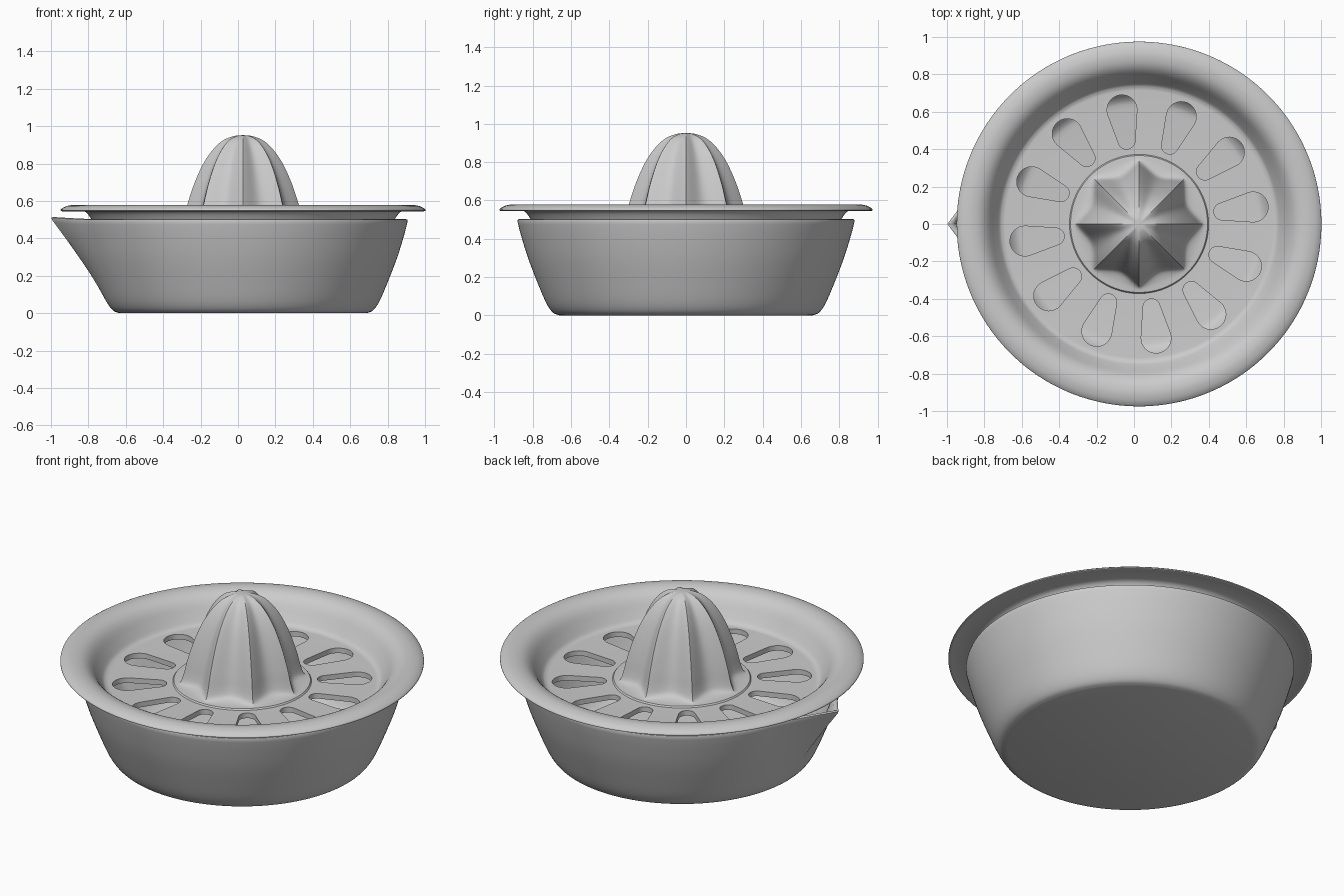
import bpy, bmesh
from math import sin, cos, pi, acos, radians
from mathutils import Vector

if "Cube" in bpy.data.objects:
    bpy.data.objects.remove(bpy.data.objects["Cube"])

CX = 0.027      # axis of the round parts
SEG = 192


def smooth(pts, n=4):
    """Catmull-Rom curve through (r, z, flute) points."""
    p = [Vector(q if len(q) == 3 else (*q, 0)) for q in pts]
    p = [2 * p[0] - p[1]] + p + [2 * p[-1] - p[-2]]
    out = []
    for a, b, c, d in zip(p, p[1:], p[2:], p[3:]):
        for k in range(n):
            t = k / n
            out.append(0.5 * (2 * b + (c - a) * t + (2 * a - 5 * b + 4 * c - d) * t * t
                              + (3 * b - a - 3 * c + d) * t ** 3))
    return out + [p[-2]]


def lathe(name, profile, shape):
    """Spin a profile that starts and ends on the axis; shape() varies it by angle."""
    bm = bmesh.new()
    first = bm.verts.new((CX, 0, profile[0][1]))
    last = bm.verts.new((CX, 0, profile[-1][1]))
    rings = []
    for q in profile[1:-1]:
        ring = []
        for i in range(SEG):
            a = 2 * pi * i / SEG
            r, z = shape(q, a)
            ring.append(bm.verts.new((CX + r * cos(a), r * sin(a), z)))
        rings.append(ring)
    for i in range(SEG):
        j = (i + 1) % SEG
        bm.faces.new((first, rings[0][i], rings[0][j]))
        bm.faces.new((last, rings[-1][j], rings[-1][i]))
        for u, v in zip(rings, rings[1:]):
            bm.faces.new((u[i], v[i], v[j], u[j]))
    bmesh.ops.recalc_face_normals(bm, faces=bm.faces)
    return make(name, bm)


def make(name, bm):
    me = bpy.data.meshes.new(name)
    bm.to_mesh(me)
    bm.free()
    ob = bpy.data.objects.new(name, me)
    bpy.context.collection.objects.link(ob)
    return ob


def shade(ob, angle):
    bpy.ops.object.select_all(action='DESELECT')
    ob.select_set(True)
    bpy.context.view_layer.objects.active = ob
    bpy.ops.object.shade_smooth_by_angle(angle=radians(angle))


# Bowl with pouring spout
def spout(q, a):
    r, z, _ = q
    f = max(0, 1 - abs(a - pi) / radians(23)) ** 2.1
    h = max(0, z) / 0.5
    return r + 0.147 * h * h * f, z + 0.01 * f * h ** 6


outer = smooth([(0.66, 0.0), (0.695, 0.015), (0.73, 0.065), (0.775, 0.17), (0.825, 0.30),
                (0.862, 0.42), (0.88, 0.49)])
lip = smooth([(0.878, 0.50), (0.865, 0.504), (0.852, 0.498)], 2)
inner = smooth([(0.848, 0.48), (0.83, 0.41), (0.793, 0.30), (0.745, 0.18), (0.70, 0.085),
                (0.66, 0.045), (0.62, 0.035)])
bowl = lathe("bowl", [Vector((0, 0, 0))] + outer + lip + inner + [Vector((0, 0.035, 0))], spout)
shade(bowl, 40)


# Strainer tray with fluted reamer
def flutes(q, a):
    r, z, d = q
    return r * (1 - d * abs(sin(4 * a))), z


dome = smooth([(0, 0.952, 0.1), (0.05, 0.947, 0.2), (0.11, 0.922, 0.22), (0.165, 0.87, 0.22),
               (0.215, 0.795, 0.21), (0.262, 0.69, 0.2), (0.298, 0.58, 0.19),
               (0.318, 0.50, 0.18), (0.332, 0.46, 0.16), (0.345, 0.443, 0.08), (0.366, 0.438, 0)])
floor = [Vector((r, 0.43, 0)) for r in (0.372, 0.39, 0.715)]
rim = smooth([(0.725, 0.431), (0.745, 0.442), (0.772, 0.48), (0.81, 0.537), (0.85, 0.568),
              (0.90, 0.579), (0.945, 0.572), (0.972, 0.557), (0.975, 0.548)])
under = smooth([(0.968, 0.545), (0.93, 0.55), (0.88, 0.55), (0.84, 0.54), (0.81, 0.50),
                (0.785, 0.45), (0.76, 0.415), (0.73, 0.40)])
hollow = smooth([(0.29, 0.40), (0.255, 0.46), (0.225, 0.58), (0.19, 0.70), (0.14, 0.80),
                 (0.07, 0.875), (0, 0.895)])
tray = lathe("strainer_and_reamer", dome + floor + rim + under + hollow, flutes)

# Teardrop drain holes
bm = bmesh.new()
R1, C1, R2, C2 = 0.045, 0.45, 0.08, 0.617
beta = acos((R1 - R2) / (C2 - C1))
N = 16
drop = [(C2 + R2 * cos(t), R2 * sin(t)) for t in (-beta + 2 * beta * k / N for k in range(N + 1))]
drop += [(C1 + R1 * cos(t), R1 * sin(t))
         for t in (beta + 2 * (pi - beta) * k / N for k in range(N + 1))]
for h in range(12):
    a = radians(8.5 + 30 * h)
    low, high = ([bm.verts.new((CX + x * cos(a) - y * sin(a), x * sin(a) + y * cos(a), z))
                  for x, y in drop] for z in (0.36, 0.47))
    bm.faces.new(low[::-1])
    bm.faces.new(high)
    for i in range(len(drop)):
        j = (i + 1) % len(drop)
        bm.faces.new((low[i], low[j], high[j], high[i]))
cutter = make("hole_cutter", bm)
cutter.hide_render = True

mod = tray.modifiers.new("holes", 'BOOLEAN')
mod.operation = 'DIFFERENCE'
mod.solver = 'EXACT'
mod.object = cutter
bpy.context.view_layer.objects.active = tray
bpy.ops.object.modifier_apply(modifier=mod.name)
bpy.data.objects.remove(cutter)
shade(tray, 35)
